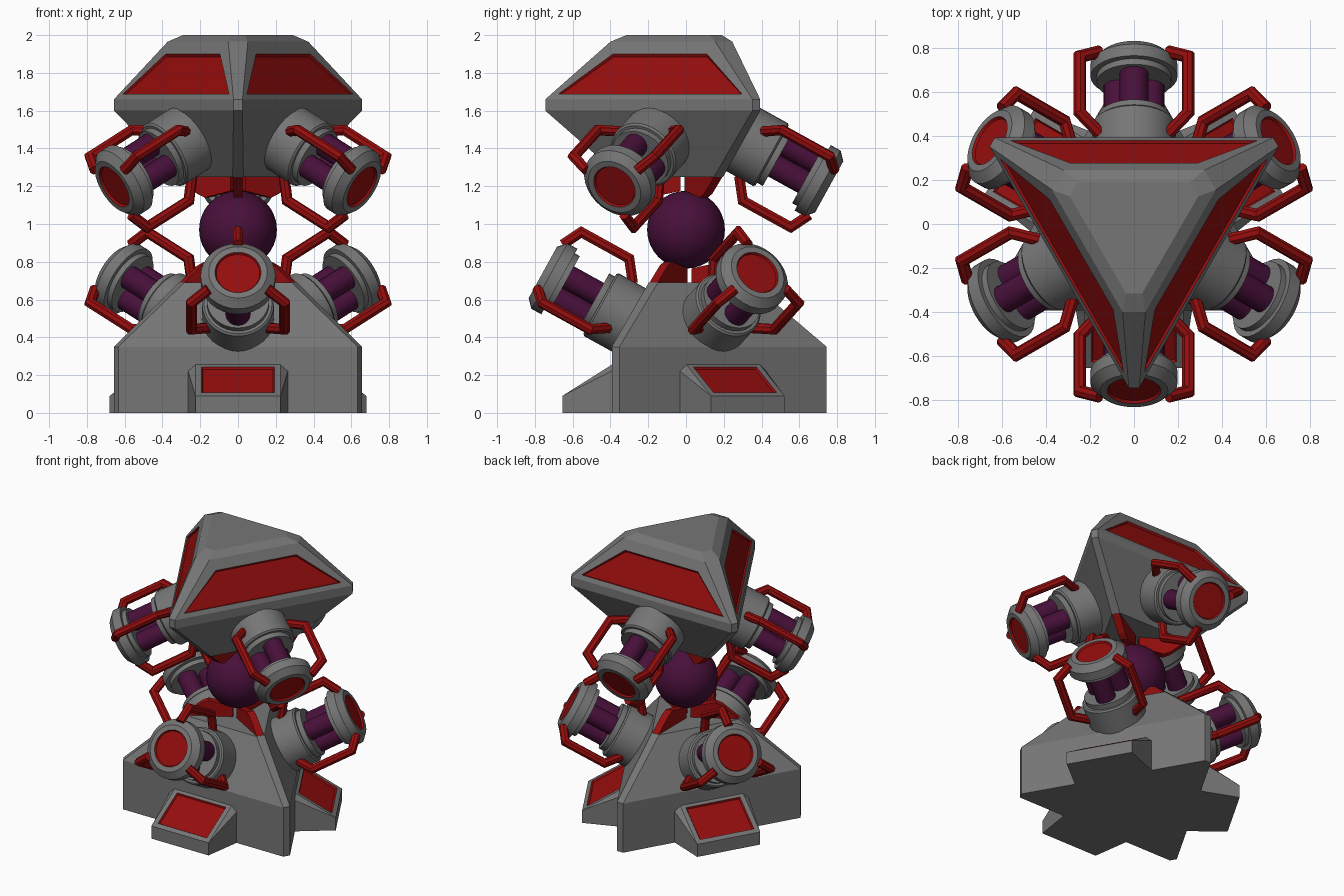
import bpy, bmesh
from math import sin, cos, pi, radians, sqrt
from mathutils import Matrix, Vector

old = bpy.data.objects.get("Cube")
if old:
    bpy.data.objects.remove(old, do_unlink=True)


def material(name, rgb):
    m = bpy.data.materials.new(name)
    m.use_nodes = True
    m.diffuse_color = (*rgb, 1)
    bsdf = next(n for n in m.node_tree.nodes if n.type == 'BSDF_PRINCIPLED')
    bsdf.inputs["Base Color"].default_value = (*rgb, 1)
    return m


GREY = material("grey metal", (0.18, 0.18, 0.18))
RED = material("deep red", (0.30, 0.004, 0.004))
PURPLE = material("dark purple", (0.065, 0.005, 0.042))


def mesh_from(bm, name, mats, smooth=False):
    bmesh.ops.recalc_face_normals(bm, faces=bm.faces)
    me = bpy.data.meshes.new(name)
    bm.to_mesh(me)
    bm.free()
    for m in mats:
        me.materials.append(m)
    if smooth:
        me.shade_smooth()
    return me


def place(name, me, matrix=Matrix.Identity(4)):
    ob = bpy.data.objects.new(name, me)
    bpy.context.collection.objects.link(ob)
    ob.matrix_world = matrix
    return ob


def loft(bm, rings, closed_ends=True):
    """Skin equal-length point rings; returns the side faces per band."""
    vs = [[bm.verts.new(p) for p in ring] for ring in rings]
    n = len(vs[0])
    bands = [[bm.faces.new((a[i], a[(i + 1) % n], b[(i + 1) % n], b[i])) for i in range(n)]
             for a, b in zip(vs, vs[1:])]
    if closed_ends:
        bm.faces.new(vs[0][::-1])
        bm.faces.new(vs[-1])
    return bands


def red_panel(bm, faces, margin):
    """Sunken red panel inside each face."""
    bmesh.ops.recalc_face_normals(bm, faces=bm.faces)
    bmesh.ops.inset_individual(bm, faces=faces, thickness=margin)
    rim = bmesh.ops.inset_individual(bm, faces=faces, thickness=0.01, depth=-0.012)["faces"]
    for f in list(faces) + rim:
        f.material_index = 1


def tri_ring(z, inner, outer, turn):
    """Triangle with cut corners: wall distance inner, corner distance outer."""
    half = (2 * inner - outer) / sqrt(3)
    pts = []
    for k in range(3):
        a = turn + k * 2 * pi / 3
        for t in (-half, half):
            pts.append((outer * cos(a) - t * sin(a), outer * sin(a) + t * cos(a), z))
    return pts


UP, DOWN = radians(90), radians(-90)

# Upper body: faceted triangular head with sunken panels
bm = bmesh.new()
bands = loft(bm, [tri_ring(z, i, o, DOWN) for z, i, o in (
    (1.25, .197, .345), (1.6, .393, .745), (1.66, .393, .745), (1.965, .245, .40), (2.0, .19, .315))])
red_panel(bm, bands[2][1::2], 0.08)
place("upper_body", mesh_from(bm, "upper_body", [GREY, RED]))

# Lower body: same shape turned half way round
bm = bmesh.new()
loft(bm, [tri_ring(z, i, o, UP) for z, i, o in (
    (0, .393, .745), (.35, .393, .745), (.69, .197, .345))])
place("lower_body", mesh_from(bm, "lower_body", [GREY]))

# Feet: sloped wedges with a sunken panel, one on each lower wall
bm = bmesh.new()


def foot_ring(r, low, high, wide, narrow):
    half = [(r, wide, 0), (r, wide, low), (r, narrow, high)]
    return half + [(x, -y, z) for x, y, z in half[::-1]]


back = [bm.verts.new(p) for p in foot_ring(.385, .225, .26, .265, .225)]
front = [bm.verts.new(p) for p in ((.655, .225, 0), (.655, .225, .09), (.655, -.225, .09), (.655, -.225, 0))]
top = bm.faces.new((back[2], back[3], front[2], front[1]))
bm.faces.new(front)
bm.faces.new(back[::-1])
bm.faces.new((back[0], back[5], front[3], front[0]))
for a, b, c, lo, hi in ((0, 1, 2, 0, 1), (5, 4, 3, 3, 2)):
    bm.faces.new((back[a], back[b], front[hi], front[lo]))
    bm.faces.new((back[b], back[c], front[hi]))
red_panel(bm, [top], 0.045)
foot = mesh_from(bm, "foot", [GREY, RED])

# Fins: thin radial plates on the body corners, reaching for the core
FIN = [(.03, .67), (.03, .765), (.19, .80), (.235, .78), (.385, .655), (.3, .64)]
bm = bmesh.new()
loft(bm, [[(r, y, z) for r, z in FIN] for y in (-.025, .025)])
fin = mesh_from(bm, "fin", [RED])

# Core sphere
bm = bmesh.new()
bmesh.ops.create_uvsphere(bm, u_segments=32, v_segments=16, radius=.206)
place("core_sphere", mesh_from(bm, "core_sphere", [PURPLE], True), Matrix.Translation((0, 0, .97)))


# Pod parts, built along local z with local x as the pod's upper side
def lathe(bm, profile, center=(0, 0), n=32):
    return loft(bm, [[(center[0] + r * cos(i * 2 * pi / n), center[1] + r * sin(i * 2 * pi / n), s)
                      for i in range(n)] for s, r in profile])


bm = bmesh.new()
lathe(bm, [(-.06, .19), (.16, .19), (.17, .18), (.17, .165), (.205, .165), (.205, .15)])
drum = mesh_from(bm, "drum", [GREY])

bm = bmesh.new()
lathe(bm, [(.385, .15), (.385, .17), (.415, .17), (.415, .198), (.475, .198),
           (.515, .155), (.515, .122), (.503, .115)])
for f in bm.faces:
    if f.calc_center_median().z > .504 and all(v.co.xy.length < .13 for v in f.verts):
        f.material_index = 1
    if all(v.co.z > .5 and v.co.xy.length < .118 for v in f.verts):
        f.material_index = 1
cap = mesh_from(bm, "cap", [GREY, RED])

bm = bmesh.new()
for k in range(3):
    a = k * 2 * pi / 3
    lathe(bm, [(.19, .065), (.40, .065)], (.085 * cos(a), .085 * sin(a)), 20)
rods = mesh_from(bm, "rods", [PURPLE])

# Guard handles: bent eight-sided bars around each pod
PATH = [Vector(p) for p in ((.18, .07), (.285, .15), (.285, .44), (.18, .495))]
bm = bmesh.new()
for k in range(3):
    spin = Matrix.Rotation(pi / 3 + k * 2 * pi / 3, 3, 'Z')
    rings = []
    for i, p in enumerate(PATH):
        d_in = (p - PATH[max(i - 1, 0)]).normalized()
        d_out = (PATH[min(i + 1, len(PATH) - 1)] - p).normalized()
        d = (d_in + d_out).normalized()
        side = Vector((d.y, -d.x))
        stretch = 1 / max(d.dot(d_in), d.dot(d_out))
        ring = []
        for j in range(8):
            a = (j + .5) * pi / 4
            q = p + side * (.029 * cos(a) * stretch)
            ring.append(spin @ Vector((q.x, .029 * sin(a), q.y)))
        rings.append(ring)
    loft(bm, rings)
handles = mesh_from(bm, "handles", [RED])

# Repeat feet, fins and pods round both bodies
SLOPE = Vector((.35, 0, -.193)).normalized()
flip = Matrix.Translation((0, 0, 1.94)) @ Matrix.Rotation(pi, 4, 'X')
round_parts = []
for k in range(3):
    turn = k * 2 * pi / 3
    lower = Matrix.Rotation(DOWN + turn, 4, 'Z')
    corner = Matrix.Rotation(UP + turn, 4, 'Z')
    place(f"foot_{k + 1}", foot, lower)
    place(f"lower_fin_{k + 1}", fin, corner)
    place(f"upper_fin_{k + 1}", fin, flip @ corner)
    axis = SLOPE
    up = Vector((-axis.z, 0, axis.x))
    tangent = axis.cross(up)
    pod = Matrix((up, tangent, axis)).transposed().to_4x4()
    pod.translation = (.307, 0, 1.445)
    upper_pod = Matrix.Rotation(UP + turn, 4, 'Z') @ pod
    for level, m in (("upper", upper_pod), ("lower", flip @ upper_pod)):
        for part, me in (("drum", drum), ("cap", cap), ("rods", rods), ("handles", handles)):
            ob = place(f"{level}_pod_{part}_{k + 1}", me, m)
            if part != "handles":
                round_parts.append(ob)

# Smooth the round pod parts, keeping hard edges
bpy.ops.object.select_all(action='DESELECT')
for ob in round_parts[:3]:
    ob.select_set(True)
bpy.context.view_layer.objects.active = round_parts[0]
bpy.ops.object.shade_smooth_by_angle(angle=radians(30))
